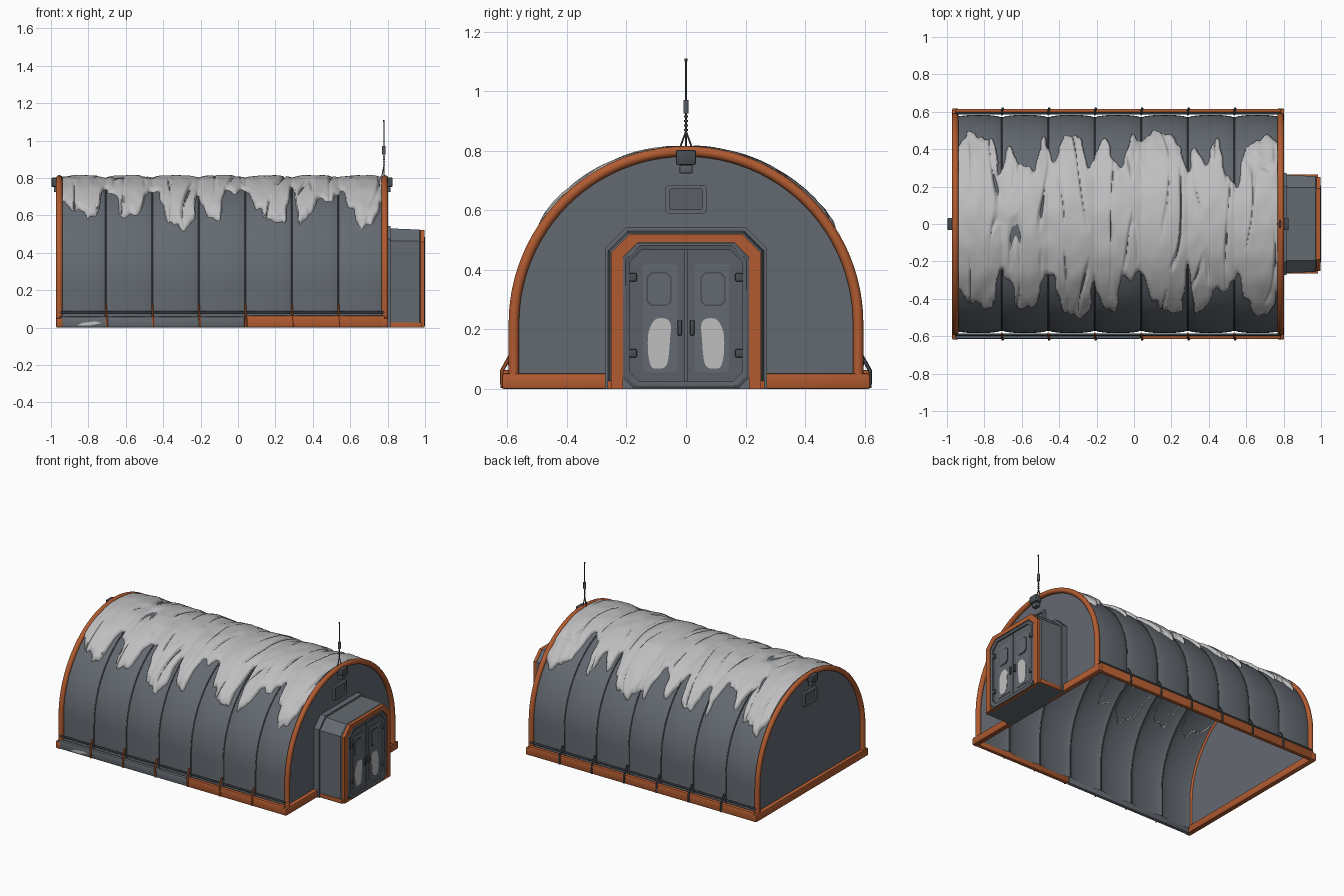
import bpy, bmesh, math
from mathutils import Vector, noise

if "Cube" in bpy.data.objects:
    bpy.data.objects.remove(bpy.data.objects["Cube"])


def material(name, rgb):
    m = bpy.data.materials.new(name)
    m.diffuse_color = (*rgb, 1)
    m.use_nodes = True
    m.node_tree.nodes["Principled BSDF"].inputs["Base Color"].default_value = m.diffuse_color
    return m


SHELL = material("shell_grey", (0.127, 0.144, 0.165))
METAL = material("dark_metal", (0.065, 0.073, 0.083))
DOOR = material("door_grey", (0.105, 0.118, 0.135))
ORANGE = material("orange_frame", (0.44, 0.105, 0.03))
SNOW = material("snow", (0.52, 0.52, 0.53))

X0, X1, BAYS = -0.955, 0.785, 7     # hut ends and number of roof bays
CZ = 0.22                           # height where the arch springs


def build(name, verts, faces, mat, angle=35):
    bm = bmesh.new()
    vs = [bm.verts.new(v) for v in verts]
    for f in faces:
        bm.faces.new([vs[i] for i in f])
    return finish(name, bm, mat, angle)


def finish(name, bm, mat, angle=35):
    bmesh.ops.recalc_face_normals(bm, faces=bm.faces)
    me = bpy.data.meshes.new(name)
    bm.to_mesh(me)
    bm.free()
    me.materials.append(mat)
    me.shade_smooth()
    me.set_sharp_from_angle(angle=math.radians(angle))
    ob = bpy.data.objects.new(name, me)
    bpy.context.collection.objects.link(ob)
    return ob


def box(name, xs, ys, zs, mat, bevel=0.004):
    bm = bmesh.new()
    bmesh.ops.create_cube(bm, size=1)
    for v in bm.verts:
        v.co = [(a + b) / 2 + c * (b - a) for (a, b), c in zip((xs, ys, zs), v.co)]
    if bevel:
        bmesh.ops.bevel(bm, geom=bm.edges[:], offset=bevel, segments=2, profile=0.5, affect='EDGES')
    return finish(name, bm, mat)


def tube(name, pts, r, mat, sides=10):
    verts, faces = [], []
    pts = [Vector(p) for p in pts]
    for i, p in enumerate(pts):
        t = (pts[min(i + 1, len(pts) - 1)] - pts[max(i - 1, 0)]).normalized()
        a = Vector((1, 0, 0)) if abs(t.x) < 0.8 else Vector((0, 0, 1))
        u = t.cross(a).normalized()
        w = t.cross(u)
        for k in range(sides):
            q = 2 * math.pi * k / sides
            verts.append(p + r * (u * math.cos(q) + w * math.sin(q)))
    for i in range(len(pts) - 1):
        for k in range(sides):
            n = (k + 1) % sides
            faces.append((i * sides + k, i * sides + n, (i + 1) * sides + n, (i + 1) * sides + k))
    faces += [tuple(range(sides)), tuple(range(len(verts) - sides, len(verts)))]
    return build(name, verts, faces, mat, 50)


def loft(name, sections, mat, ring=False):
    """Joins (x, yz outline) sections; ring closes it into a hollow frame, otherwise the last is capped."""
    n, m = len(sections[0][1]), len(sections)
    verts = [(x, y, z) for x, prof in sections for y, z in prof]
    faces = [(i * n + k, i * n + (k + 1) % n, (i + 1) % m * n + (k + 1) % n, (i + 1) % m * n + k)
             for i in range(m if ring else m - 1) for k in range(n)]
    if not ring:
        faces.append(tuple(range((m - 1) * n, m * n)))
    return build(name, verts, faces, mat, 25)


def octagon(w, z0, z1, c, cb=0.0005, cy=0):
    return [(cy - w, z0 + cb), (cy - w, z1 - c), (cy - w + c, z1), (cy + w - c, z1),
            (cy + w, z1 - c), (cy + w, z0 + cb), (cy + w - cb, z0), (cy - w + cb, z0)]


def arch(r, z0, n=48):
    pts = [(-r, z0), (-r, (z0 + CZ) / 2)]
    pts += [(-r * math.cos(math.pi * i / n), CZ + r * math.sin(math.pi * i / n)) for i in range(n + 1)]
    return pts + [(r, (z0 + CZ) / 2), (r, z0)]


def shell_radius(x):
    u = (x - X0) / (X1 - X0) * BAYS
    return 0.570 + 0.014 * abs(math.sin(math.pi * u)) ** 0.6


# ribbed roof skin, bulging between ribs
steps = BAYS * 12
xs = [X0 + (X1 - X0) * i / steps for i in range(steps + 1)]
rows = [arch(shell_radius(x), 0.03) for x in xs]
n = len(rows[0])
build("roof_shell", [(x, y, z) for x, row in zip(xs, rows) for y, z in row],
      [(i * n + k, i * n + k + 1, (i + 1) * n + k + 1, (i + 1) * n + k)
       for i in range(steps) for k in range(n - 1)], SHELL, 30)
for i in range(1, BAYS):
    x = X0 + (X1 - X0) * i / BAYS
    tube("roof_rib", [(x, y, z) for y, z in arch(0.570, 0.03)], 0.004, METAL, 6)

# end walls, orange end arches, end windows and lamps
for s, xe in ((-1, X0), (1, X1)):
    end = "back" if s < 0 else "door"
    prof = arch(0.575, 0.01)
    build(end + "_end_wall", [(xe - s * 0.008, y, z) for y, z in prof], [tuple(range(len(prof)))], SHELL)
    tube(end + "_arch_frame", [(xe, y, z) for y, z in arch(0.578, 0.005)], 0.0175, ORANGE, 14)
    out, inn = octagon(0.068, 0.59, 0.685, 0.006, 0.006), octagon(0.055, 0.603, 0.672, 0.004, 0.004)
    xa, xb = xe - s * 0.01, xe + s * 0.008
    loft(end + "_window_frame", [(xa, out), (xb, out), (xb, inn), (xa, inn)], SHELL, True)
    loft(end + "_window_pane", [(xa, inn), (xe - s * 0.003, inn)], DOOR)
    box(end + "_lamp_housing", sorted((xe, xe + s * 0.042)), (-0.033, 0.033), (0.752, 0.802), METAL, 0.006)
    box(end + "_lamp_lens", sorted((xe, xe + s * 0.03)), (-0.022, 0.022), (0.724, 0.752), DOOR, 0.004)
    box(end + "_base_beam", (xe - 0.018, xe + 0.018), (-0.618, 0.618), (0, 0.052), ORANGE, 0.008)

# long base beams, the front one half bare metal
box("back_base_beam", (X0, X1), (0.588, 0.616), (0, 0.064), ORANGE, 0.008)
box("front_base_beam", (0.035, X1), (-0.616, -0.588), (0, 0.064), ORANGE, 0.008)
box("front_base_beam_bare", (X0, 0.035), (-0.614, -0.588), (0, 0.06), SHELL, 0.008)
loft_patch = [(-0.86, 0.012), (-0.80, 0.010), (-0.73, 0.024), (-0.76, 0.034), (-0.83, 0.026)]
build("frost_patch", [(x, -0.6148, z) for x, z in loft_patch], [range(5)], SNOW)
for s in (-1, 1):
    tube("side_rail", [(X0, s * 0.592, 0.082), (X1, s * 0.592, 0.082)], 0.006, METAL, 8)
    for i in range(1, BAYS):
        x = X0 + (X1 - X0) * i / BAYS
        tube("base_strap", [(x, s * 0.585, 0.12), (x, s * 0.602, 0.09), (x + 0.004, s * 0.618, 0.062),
                            (x + 0.006, s * 0.617, 0.004)], 0.0065, ORANGE if s < 0 else METAL, 6)

# entrance porch
flange = octagon(0.272, 0, 0.543, 0.07)
loft("porch_flange", [(0.772, flange), (0.815, flange)], SHELL)
loft("porch_body", [(0.80, octagon(0.262, 0, 0.531, 0.066)), (0.97, octagon(0.256, 0, 0.524, 0.062)),
                    (0.980, octagon(0.248, 0, 0.516, 0.06))], SHELL)
po, pi = octagon(0.251, 0, 0.521, 0.062), octagon(0.212, 0, 0.492, 0.05)
loft("porch_orange_frame", [(0.972, po), (0.997, po), (0.997, pi), (0.972, pi)], ORANGE, True)
for s in (-1, 1):
    box("porch_orange_skirt", (0.815, 0.985), sorted((s * 0.25, s * 0.264)), (0, 0.028), ORANGE, 0.002)
do, di = octagon(0.211, 0.003, 0.489, 0.05, 0.035), octagon(0.188, 0.026, 0.467, 0.04, 0.03)
loft("door_frame", [(0.975, do), (0.996, do), (1.0, octagon(0.203, 0.011, 0.481, 0.047, 0.033)),
                    (0.996, di), (0.975, di)], DOOR, True)

# double doors with window, frosted panel, handle and hinges
for s in (-1, 1):
    leaf = [(s * 0.003, 0.026), (s * 0.158, 0.026), (s * 0.188, 0.056), (s * 0.188, 0.427),
            (s * 0.148, 0.467), (s * 0.003, 0.467)]
    loft("door_leaf", [(0.978, leaf), (0.986, leaf)], DOOR)
    panel = octagon(0.058, 0.055, 0.42, 0.008, 0.008, s * 0.087)
    loft("door_panel", [(0.984, panel), (0.989, panel)], SHELL)
    glass = octagon(0.042, 0.278, 0.392, 0.015, 0.015, s * 0.09)
    loft("door_window", [(0.985, glass), (0.992, glass)], METAL)
    pane = octagon(0.037, 0.283, 0.387, 0.013, 0.013, s * 0.09)
    loft("door_window_pane", [(0.985, pane), (0.9935, pane)], SHELL)
    frost = []
    for k in range(32):
        q = 2 * math.pi * k / 32
        c, d = math.cos(q), math.sin(q)
        wob = 1 + 0.08 * math.sin(3 * q + s)
        frost.append((s * 0.089 + 0.037 * wob * math.copysign(abs(c) ** 0.6, c) - s * 0.006 * d,
                      0.153 + 0.085 * math.copysign(abs(d) ** 0.7, d)))
    loft("door_frost", [(0.986, frost), (0.9915, frost)], SNOW)
    box("door_handle", (0.985, 0.9985), sorted((s * 0.014, s * 0.028)), (0.18, 0.232), METAL, 0.003)
    for z in (0.12, 0.375):
        box("door_hinge", (0.985, 0.9995), sorted((s * 0.165, s * 0.192)), (z - 0.014, z + 0.014), METAL, 0.004)

# antenna on the door arch
ax = 0.78
for dx, dy in ((0, -0.022), (0, 0.022), (-0.012, 0)):
    tube("antenna_leg", [(ax + dx, dy, 0.805), (ax, 0, 0.865)], 0.003, METAL, 6)
tube("antenna_mast", [(ax, 0, 0.855), (ax, 0, 1.108)], 0.0028, METAL, 8)
for z in (0.87, 0.885, 0.90, 0.915):
    tube("antenna_coil", [(ax, 0, z - 0.003), (ax, 0, z + 0.003)], 0.006, METAL, 10)
tube("antenna_sleeve", [(ax, 0, 0.925), (ax, 0, 0.97)], 0.009, DOOR, 14)
tube("antenna_tip", [(ax, 0, 1.10), (ax, 0, 1.11)], 0.0045, METAL, 8)

# snow blanket: x, reach towards the front, reach towards the back
REACH = [(-0.94, .36, .42), (-0.88, .42, .50), (-0.80, .45, .46), (-0.755, .46, .46), (-0.72, .26, .28),
         (-0.67, .30, .43), (-0.61, .46, .32), (-0.53, .44, .30), (-0.48, .28, .47), (-0.43, .30, .34),
         (-0.37, .48, .47), (-0.29, .50, .48), (-0.245, .47, .31), (-0.215, .31, .36), (-0.16, .46, .47),
         (-0.10, .46, .33), (-0.065, .28, .31), (-0.01, .30, .48), (0.045, .27, .46), (0.10, .42, .50),
         (0.19, .48, .48), (0.25, .47, .42), (0.288, .22, .29), (0.33, .48, .42), (0.38, .45, .33),
         (0.44, .36, .46), (0.50, .37, .26), (0.55, .27, .20), (0.60, .42, .40), (0.66, .50, .45),
         (0.72, .48, .48), (0.775, .37, .45)]


def reach(x, side):
    for a, b in zip(REACH, REACH[1:]):
        if x <= b[0]:
            t = min(1, max(0, (x - a[0]) / (b[0] - a[0])))
            t = t * t * (3 - 2 * t)
            return a[side] + (b[side] - a[side]) * t
    return REACH[-1][side]


def snow_height(x, phi):
    xw = x + 0.014 * noise.noise(Vector((x * 5, phi * 4, 3)))
    lim = math.asin(reach(xw, 1 if phi < 0 else 2) / 0.59)
    margin = lim - abs(phi) + 0.07 * noise.noise(Vector((x * 32, phi * 7, 8)))
    if margin <= 0:
        return -0.006
    h = (0.011 + 0.010 * abs(math.sin(phi))) * min(1, margin / 0.07) ** 0.5
    h += 0.005 * noise.noise(Vector((x * 16, phi * 5, 1)))
    crack = max(0, 1 - abs(noise.noise(Vector((x * 8, phi * 0.9, 5)))) / 0.07)
    h -= 0.03 * crack * max(0, 0.25 + noise.noise(Vector((x * 6, phi * 3, 9))))
    return max(-0.006, h)


NX, NP = 300, 200
verts, depth = [], []
for i in range(NX + 1):
    x = -0.938 + 1.706 * i / NX
    for j in range(NP + 1):
        phi = -1.1 + 2.2 * j / NP
        h = snow_height(x, phi)
        r = shell_radius(x) + h
        depth.append(h)
        verts.append((x, r * math.sin(phi), CZ + r * math.cos(phi)))
quads = [(i * (NP + 1) + j, i * (NP + 1) + j + 1, (i + 1) * (NP + 1) + j + 1, (i + 1) * (NP + 1) + j)
         for i in range(NX) for j in range(NP)]
quads = [q for q in quads if max(depth[k] for k in q) > -0.0055]
used = {k: m for m, k in enumerate(sorted({k for q in quads for k in q}))}
build("roof_snow", [verts[k] for k in used], [[used[k] for k in q] for q in quads], SNOW, 80)
